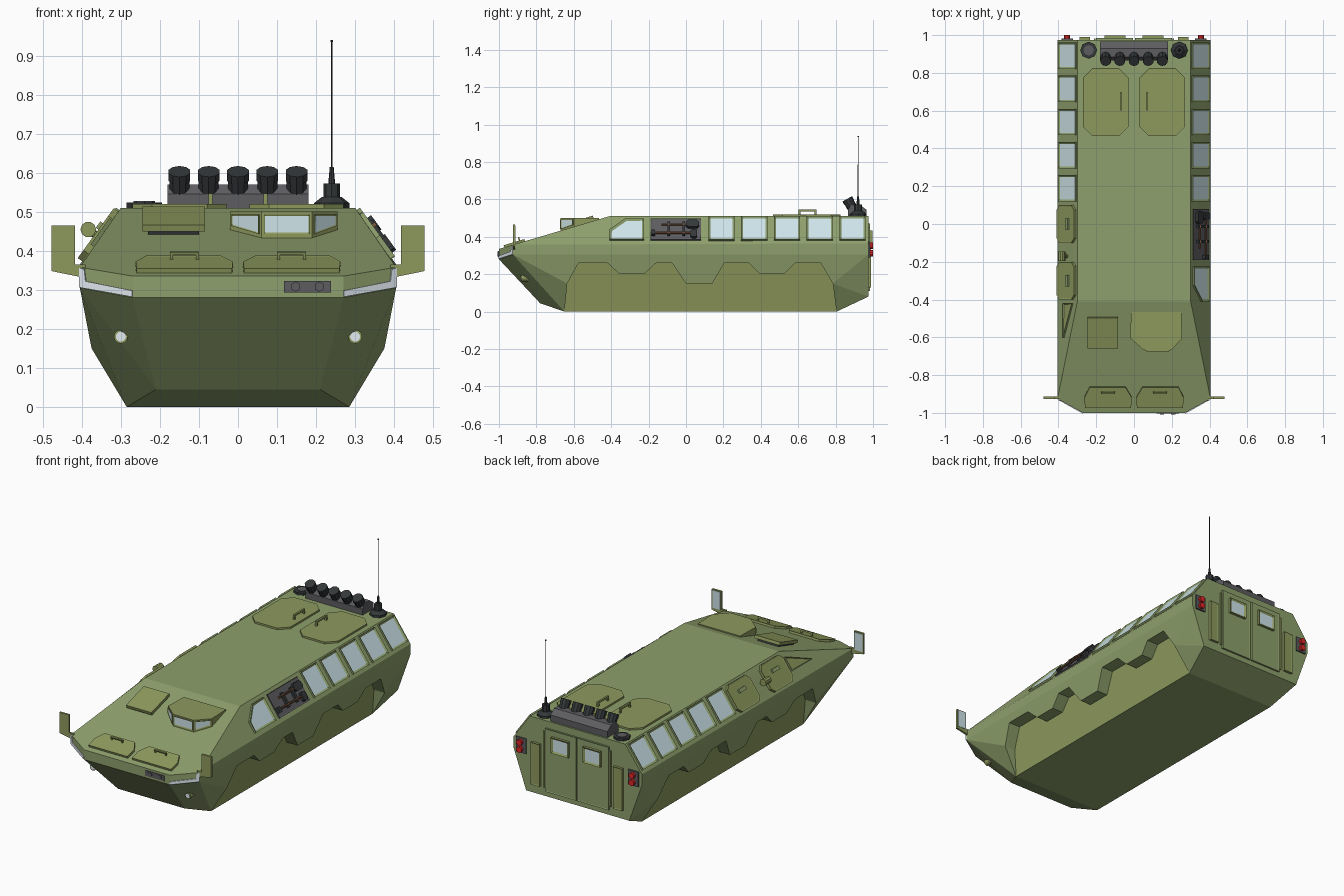
import bpy, bmesh, math
from mathutils import Matrix, Vector

if "Cube" in bpy.data.objects:
    bpy.data.objects.remove(bpy.data.objects["Cube"])

COLORS = {"green": (.27, .35, .15), "olive": (.27, .32, .11), "glass": (.62, .78, .82),
          "grey": (.11, .11, .12), "dark": (.035, .04, .042), "wood": (.22, .10, .05),
          "red": (.75, .02, .02), "white": (.75, .82, .88)}
MATS = {}
for key, c in COLORS.items():
    MATS[key] = bpy.data.materials.new(key)
    MATS[key].diffuse_color = (*c, 1)


def finish(name, bm, mats, M=Matrix()):
    bm.transform(M)
    bmesh.ops.recalc_face_normals(bm, faces=bm.faces)
    me = bpy.data.meshes.new(name)
    bm.to_mesh(me)
    bm.free()
    for m in mats:
        me.materials.append(MATS[m])
    ob = bpy.data.objects.new(name, me)
    bpy.context.collection.objects.link(ob)
    return ob


def frame(origin, u, v):
    u, v = Vector(u).normalized(), Vector(v).normalized()
    return Matrix.Translation(origin) @ Matrix((u, v, u.cross(v))).transposed().to_4x4()


def rect(x0, y0, x1, y1, c=0, top=None):
    t = c if top is None else top
    if not c and not t:
        return [(x0, y0), (x1, y0), (x1, y1), (x0, y1)]
    pts = [(x0, y0 + c), (x0 + c, y0), (x1 - c, y0), (x1, y0 + c),
           (x1, y1 - t), (x1 - t, y1), (x0 + t, y1), (x0, y1 - t)]
    return [p for i, p in enumerate(pts) if p != pts[i - 1]]


def panel(name, pts, M, t, color, inset=0, depth=0, inner=None, sink=.004):
    """Extruded outline, optionally with a recessed inner face."""
    bm = bmesh.new()
    f = bm.faces.new([bm.verts.new((x, y, -sink)) for x, y in pts])
    ext = bmesh.ops.extrude_face_region(bm, geom=[f])["geom"]
    top = [g for g in ext if isinstance(g, bmesh.types.BMFace)][0]
    bmesh.ops.translate(bm, verts=list(top.verts), vec=(0, 0, t + sink))
    bmesh.ops.recalc_face_normals(bm, faces=bm.faces)
    if inset:
        bmesh.ops.inset_region(bm, faces=[top], thickness=inset)
        bmesh.ops.translate(bm, verts=list(top.verts), vec=(0, 0, -depth))
        top.material_index = 1
    return finish(name, bm, [color, inner or color], M)


def rod(name, p0, p1, r, color, n=10, r2=None, M=Matrix()):
    p0, p1 = Vector(p0), Vector(p1)
    bm = bmesh.new()
    bmesh.ops.create_cone(bm, cap_ends=True, segments=n, radius1=r,
                          radius2=r if r2 is None else r2, depth=(p1 - p0).length)
    R = (p1 - p0).to_track_quat('Z', 'Y').to_matrix().to_4x4()
    return finish(name, bm, [color], M @ Matrix.Translation((p0 + p1) / 2) @ R)


def handle(name, M, u, v, a, h, w=.008, turn=0):
    pts = [(-a, 0), (-a, h), (a, h), (a, 0), (a - w, 0), (a - w, h - w), (w - a, h - w), (w - a, 0)]
    M = M @ Matrix.Translation((u, v, 0)) @ Matrix.Rotation(turn, 4, 'Z') @ Matrix.Rotation(math.pi / 2, 4, 'X')
    panel(name, pts, M, w / 2, "olive", sink=w / 2)


FLIP = Matrix.Diagonal((-1, 1, 1, 1))
RIGHT = frame((.405, 0, .365), (0, 1, 0), (-.105, 0, .145))
LEFT = FLIP @ RIGHT
GLACIS = frame((0, -1, .335), (1, 0, 0), (0, .59, .175))
REAR = frame((0, .975, 0), (-1, 0, 0), (0, 0, 1))
ROOF = Matrix.Translation((0, 0, .51))

# Hull: faceted shell from one half outline
half = [(.27, -1, .28), (.27, -1, .335), (.405, -.925, .305), (.405, -.925, .3575), (.30, -.41, .51),
        (.21, -.78, .045), (.285, -.65, 0), (.375, -.635, .15), (.375, .785, .15), (.285, .805, 0),
        (.325, .975, .08), (.405, .975, .305), (.405, .975, .365), (.30, .975, .51)]
bm = bmesh.new()
for x, y, z in half:
    bm.verts.new((x, y, z))
    bm.verts.new((-x, y, z))
bmesh.ops.convex_hull(bm, input=bm.verts)
bmesh.ops.dissolve_limit(bm, angle_limit=math.radians(1), verts=bm.verts, edges=bm.edges)
hull = finish("hull", bm, ["green", "olive"])

# Wheel recess cut along each side, leaving the toothed skirt
arch = [(-.652, -.02), (-.635, .15), (-.575, .26), (-.42, .26), (-.355, .2), (-.225, .2), (-.16, .26),
        (-.075, .26), (0, .15), (.14, .15), (.205, .26), (.335, .26), (.395, .2), (.525, .2),
        (.585, .26), (.72, .26), (.785, .15), (.807, -.02)]
bpy.context.view_layer.objects.active = hull
for side in (Matrix(), FLIP):
    bm = bmesh.new()
    a = [bm.verts.new((.285 + .15 * z, y, z)) for y, z in arch]
    b = [bm.verts.new((.6, y, z)) for y, z in arch]
    bm.faces.new(a).material_index = 1
    bm.faces.new(b)
    for i in range(len(a)):
        bm.faces.new((a[i - 1], a[i], b[i], b[i - 1]))
    cutter = finish("recess_cutter", bm, ["green", "olive"], side)
    cutter.hide_render = True
    mod = hull.modifiers.new("recess", 'BOOLEAN')
    mod.operation, mod.solver, mod.object = 'DIFFERENCE', 'EXACT', cutter
    bpy.ops.object.modifier_apply(modifier=mod.name)
    bpy.data.objects.remove(cutter)

# Side windows, both sides
for side in (RIGHT, LEFT):
    for y in (.12, .295, .47, .645, .82):
        panel("side_window", rect(y, .018, y + .14, .172), side, .01, "green", .015, .007, "glass")
panel("front_side_window", [(-.41, .02), (-.225, .02), (-.225, .158), (-.325, .158), (-.41, .085)],
      RIGHT, .01, "green", .015, .007, "glass")
panel("front_left_wedge", [(-.60, .058), (-.42, .058), (-.42, .14)], LEFT, .008, "green", .008, .004, "olive")

# Tool rack with shovel and axe, right side
panel("tool_rack", rect(-.19, .02, .08, .16), RIGHT, .006, "grey", .008, .003)
for v, y0, y1 in ((.06, -.17, .04), (.115, -.13, .03)):
    rod("tool_shaft", (y0, v, .014), (y1, v, .014), .006, "wood", 8, M=RIGHT)
panel("shovel_blade", rect(0, .095, .07, .14, .012), RIGHT, .022, "dark")
panel("axe_head", rect(.025, .03, .06, .08, .008), RIGHT, .022, "dark")
panel("tool_grip", rect(-.185, .045, -.165, .075), RIGHT, .022, "dark")
for y in (-.10, -.02):
    panel("tool_clamp", rect(y, .045, y + .015, .13), RIGHT, .018, "dark")

# Left side doors and lamp
for y in (-.4, -.1):
    panel("side_hatch", rect(y, .01, y + .2, .168, .025), LEFT, .014, "olive", .008, .002)
    panel("hatch_latch", rect(y + .07, .1, y + .13, .12), LEFT, .022, "green")
rod("side_lamp_post", (-.17, .085, 0), (-.17, .085, .03), .01, "olive", 8, M=LEFT)
rod("side_lamp", (-.195, .085, .035), (-.145, .085, .035), .02, "olive", 10, M=LEFT)

# Glacis hatches with handles
for s in (Matrix(), FLIP):
    panel("glacis_hatch", [(.015, .03), (.26, .03), (.262, .09), (.235, .145), (.045, .145), (.013, .09)],
          s @ GLACIS, .012, "olive", .004, .001)
    handle("glacis_handle", s @ GLACIS, .137, .118, .037, .03)

# Raised square cover
panel("cover_base", rect(-.23, .375, -.10, .52), GLACIS, .018, "dark")
panel("square_cover", rect(-.245, .365, -.085, .532), GLACIS @ Matrix.Translation((0, 0, .015)), .013, "olive")

# Driver cupola and its three windows
cup = [(-.02, -.6), (.06, -.67), (.19, -.67), (.255, -.6), (.25, -.465), (-.015, -.465)]
panel("driver_cupola", cup, Matrix.Translation((0, 0, .42)), .08, "olive")
for (px, py), (qx, qy) in zip(cup[:3], cup[1:4]):
    zp, zq = (.335 + (y + 1) * .297 + .01 for y in (py, qy))
    ln = math.hypot(qx - px, qy - py)
    panel("driver_window", [(.006, zp), (ln - .006, zq), (ln - .006, .493), (.006, .493)],
          frame((px, py, 0), (qx - px, qy - py, 0), (0, 0, 1)), .004, "olive", .005, .002, "glass")

# Front lights, light strips and mirrors
for s in (Matrix(), FLIP):
    corner = s @ frame((.27, -1, .28), (.135, .075, 0), (0, 0, 1))
    panel("light_strip", [(0, .002), (.154, .026), (.154, .076), (.14, .073), (.136, .042), (0, .018)],
          corner, .004, "white")
    rod("fog_lamp", (.30, -.80, .18), (.30, -.88, .18), .018, "olive", 12, M=s)
    rod("fog_lamp_lens", (.30, -.86, .18), (.30, -.882, .18), .013, "white", 12, M=s)
    mirror = s @ frame((0, -.92, 0), (-1, 0, 0), (0, 0, 1))
    panel("wing_mirror", [(-.39, .33), (-.39, .365), (-.418, .365), (-.418, .465), (-.478, .465), (-.478, .348)],
          mirror, .006, "olive", sink=.006)
    panel("mirror_glass", rect(-.473, .36, -.423, .46), mirror, .008, "glass")
nose = frame((0, -1, 0), (1, 0, 0), (0, 0, 1))
panel("nose_plate", rect(.118, .293, .238, .323), nose, .004, "grey")
for x in (.148, .208):
    rod("nose_lamp", (x, .308, 0), (x, .308, .008), .013, "grey", 6, M=nose)

# Roof hatches
for s in (Matrix(), FLIP):
    panel("roof_hatch", rect(.03, .465, .27, .825, .05), s @ ROOF, .01, "olive", .005, .001)
    handle("roof_handle", s @ ROOF, .07, .65, .048, .036, .01, math.pi / 2)

# Smoke launcher bank
panel("launcher_box", [(.865, 0), (.965, 0), (.965, .035), (.93, .06), (.885, .06), (.865, .035)],
      frame((-.18, 0, .51), (0, 1, 0), (0, 0, 1)), .36, "grey", sink=0)
for i in range(-2, 3):
    x = i * .075
    rod("launcher_tube", (x, .9, .535), (x, .865, .598), .027, "dark", 10)
    rod("launcher_rim", (x, .873, .583), (x, .862, .603), .029, "dark", 10)

# Roof vent and antenna
rod("roof_vent", (-.24, .92, .505), (-.24, .92, .523), .045, "dark", 8)
rod("vent_cap", (-.24, .92, .52), (-.24, .92, .527), .028, "grey", 8)
for z0, z1, r0, r1 in ((.505, .522, .045, .045), (.522, .538, .045, .025), (.535, .572, .021, .021),
                       (.57, .615, .009, .005), (.61, .938, .002, .0015)):
    rod("antenna", (.24, .92, z0), (.24, .92, z1), r0, "dark", 8, r1)
rod("antenna_tip", (.24, .92, .934), (.24, .92, .94), .004, "dark", 6)

# Rear doors, lockers and tail lights
for s in (Matrix(), FLIP):
    R = s @ REAR
    panel("rear_door", rect(.004, .11, .20, .47), R, .01, "green", .008, .002)
    panel("rear_door_window", rect(.045, .345, .155, .435), R, .022, "olive", .015, .006, "glass")
    panel("rear_locker", rect(.232, .13, .288, .37), R, .014, "olive", .008, .003)
    panel("tail_light_plate", rect(.322, .29, .385, .375), R, .008, "grey")
    for z in (.312, .352):
        rod("tail_light", (.354, z, 0), (.354, z, .025), .017, "red", 10, M=R)
    panel("door_hinge_bar", rect(.203, .13, .213, .45), R, .008, "olive")

for m in bpy.data.materials:
    if m.users and not m.is_grease_pencil:
        m.use_nodes = True
        m.node_tree.nodes["Principled BSDF"].inputs["Base Color"].default_value = m.diffuse_color
